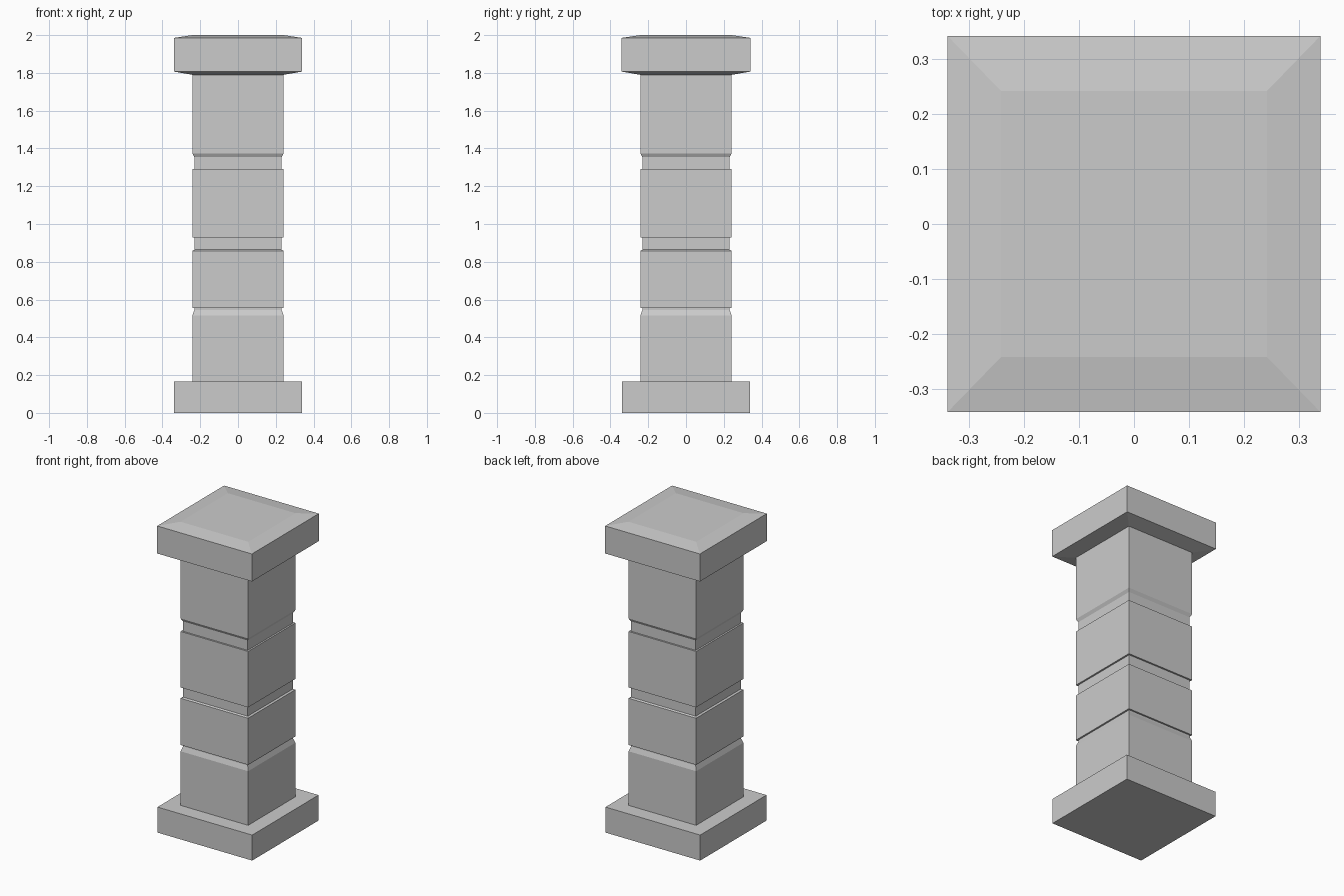
import bpy, bmesh

if "Cube" in bpy.data.objects:
    bpy.data.objects.remove(bpy.data.objects["Cube"])


def square_loft(name, profile):
    """Stack square rings given as (half_x, half_y, z) and skin them into a closed solid."""
    bm = bmesh.new()
    rings = [[bm.verts.new((sx * hx, sy * hy, z))
              for sx, sy in ((-1, -1), (1, -1), (1, 1), (-1, 1))]
             for hx, hy, z in profile]
    for low, high in zip(rings, rings[1:]):
        for i in range(4):
            j = (i + 1) % 4
            bm.faces.new((low[i], low[j], high[j], high[i]))
    bm.faces.new(rings[0][::-1])
    bm.faces.new(rings[-1])
    mesh = bpy.data.meshes.new(name)
    bm.to_mesh(mesh)
    bm.free()
    obj = bpy.data.objects.new(name, mesh)
    bpy.context.collection.objects.link(obj)
    return obj


OUTER, INNER = 0.242, 0.231

# Plinth
square_loft("base", [(0.339, 0.339, 0), (0.339, 0.339, 0.165)])

# Shaft with three grooves: (lower lip, inner bottom, inner top, upper lip)
grooves = [(0.515, 0.545, 0.556, 0.556),
           (0.858, 0.864, 0.928, 0.928),
           (1.290, 1.290, 1.354, 1.374)]
shaft = [(OUTER, OUTER, 0.165)]
for lip_a, in_a, in_b, lip_b in grooves:
    shaft += [(OUTER, OUTER, lip_a), (INNER, INNER, in_a),
              (INNER, INNER, in_b), (OUTER, OUTER, lip_b)]
shaft.append((OUTER, OUTER, 1.79))
square_loft("shaft", shaft)

# Capital with chamfered underside and top
square_loft("cap", [(OUTER, OUTER, 1.79), (0.339, 0.342, 1.807),
                    (0.339, 0.342, 1.985), (OUTER, OUTER, 2.0)])
